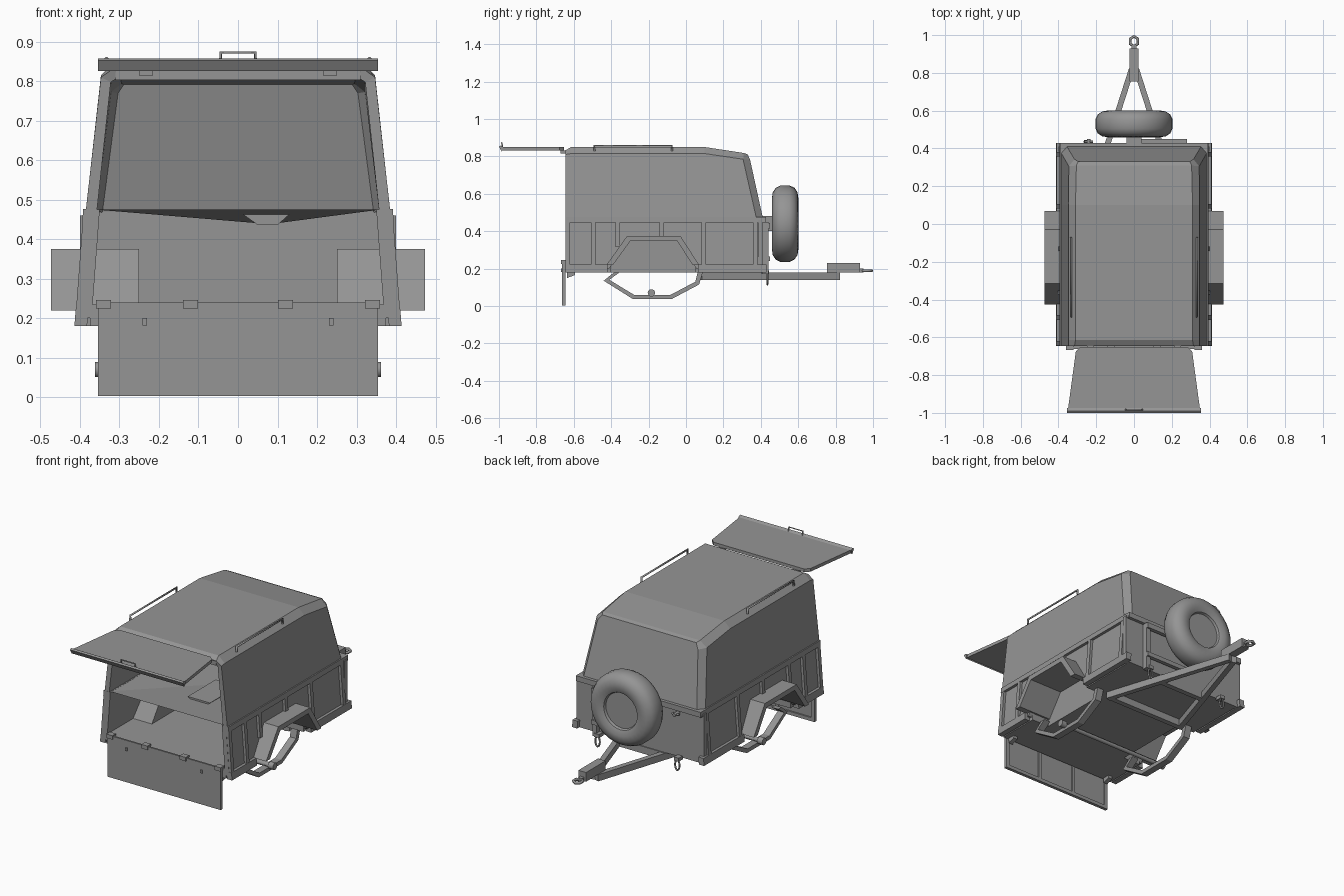
import bpy, bmesh, math
from mathutils import Vector

if "Cube" in bpy.data.objects:
    bpy.data.objects.remove(bpy.data.objects["Cube"], do_unlink=True)

GREY = (0.3, 0.3, 0.3, 1)
paint = bpy.data.materials.new("plain grey")
paint.use_nodes = True
paint.diffuse_color = GREY
paint.node_tree.nodes["Principled BSDF"].inputs["Base Color"].default_value = GREY


def build(name, verts, faces):
    me = bpy.data.meshes.new(name)
    bm = bmesh.new()
    vs = [bm.verts.new(v) for v in verts]
    for f in faces:
        bm.faces.new([vs[i] for i in f])
    bmesh.ops.recalc_face_normals(bm, faces=bm.faces)
    bm.to_mesh(me)
    bm.free()
    me.materials.append(paint)
    ob = bpy.data.objects.new(name, me)
    bpy.context.scene.collection.objects.link(ob)
    return ob


def extrude(name, poly, a, b, place):
    """Extrude a 2D outline from a to b; place maps (u, v, depth) to xyz."""
    n = len(poly)
    verts = [place(u, v, d) for d in (a, b) for u, v in poly]
    faces = [range(n), range(n, 2 * n)]
    faces += [(i, (i + 1) % n, (i + 1) % n + n, i + n) for i in range(n)]
    return build(name, verts, faces)


def box(name, x, y, z):
    rect = [(x[0], y[0]), (x[1], y[0]), (x[1], y[1]), (x[0], y[1])]
    return extrude(name, rect, *z, lambda u, v, d: (u, v, d))


def side_plate(name, poly, a, b, s, tilt=0.0):
    """Outline in y, z extruded along x on one side; tilt widens it downward."""
    return extrude(name, poly, a, b,
                   lambda y, z, d: (s * (d + tilt * (0.475 - z)), y, z))


def rect(y0, y1, z0, z1):
    return [(y0, z0), (y1, z0), (y1, z1), (y0, z1)]


def pipe(name, points, r, closed=False, sides=1):
    cu = bpy.data.curves.new(name, "CURVE")
    cu.dimensions = "3D"
    cu.bevel_depth, cu.bevel_resolution, cu.use_fill_caps = r, sides, True
    sp = cu.splines.new("POLY")
    sp.points.add(len(points) - 1)
    for p, co in zip(sp.points, points):
        p.co = (*co, 1)
    sp.use_cyclic_u = closed
    cu.materials.append(paint)
    ob = bpy.data.objects.new(name, cu)
    bpy.context.scene.collection.objects.link(ob)
    return ob


def beam(name, p, q, w, z):
    """Horizontal box beam between two plan points."""
    p, q = Vector(p), Vector(q)
    d = (q - p).normalized()
    n = Vector((-d.y, d.x)) * w / 2
    return extrude(name, [p + n, q + n, q - n, p - n], *z, lambda u, v, e: (u, v, e))


def loop(name, x, y, z, rx, rz, r):
    turn = [i * math.tau / 12 for i in range(12)]
    return pipe(name, [(x + rx * math.cos(t), y, z + rz * math.sin(t)) for t in turn], r, True)


REAR, FRONT = -0.645, 0.41

# Canopy: half sections from sill to roof, lofted rear to front
halves = [
    [(.385, REAR, .475), (.347, REAR, .81), (.315, REAR, .832)],
    [(.385, -.615, .475), (.347, -.615, .815), (.31, -.615, .85)],
    [(.385, .1, .475), (.347, .1, .815), (.31, .1, .85)],
    [(.385, .375, .475), (.345, .305, .785), (.305, .31, .818)],
    [(.355, FRONT, .475), (.315, .343, .78), (.295, .33, .81)],
]
verts, faces = [], []
for h in halves:
    verts += h + [(-x, y, z) for x, y, z in reversed(h)]
for k in range(len(halves) - 1):
    faces += [(6 * k + i, 6 * k + i + 1, 6 * k + i + 7, 6 * k + i + 6) for i in range(5)]
faces.append(range(24, 30))
canopy = build("canopy", verts, faces)
# Outward normals come from the roof pointing up
if canopy.data.polygons[2].normal.z < 0:
    canopy.data.flip_normals()
wall = canopy.modifiers.new("wall", "SOLIDIFY")
wall.thickness, wall.offset = 0.028, -1
box("hatch_header", (-.31, .31), (REAR + .003, -.615), (.803, .83))

# Cargo tub: floor, walls and inner sheet
box("floor_centre", (-.25, .25), (REAR, FRONT), (.18, .235))
box("front_wall", (-.40, .40), (.385, FRONT), (.18, .46))
box("front_belt", (-.392, .392), (.385, .428), (.447, .477))
build("inner_sheet",
      [(-.36, REAR + .01, .475), (.36, REAR + .01, .475), (.36, .385, .475),
       (-.36, .385, .475), (.08, -.1, .438)],
      [(0, 1, 4), (1, 2, 4), (2, 3, 4), (3, 0, 4)])
extrude("sheet_prop", [(.0, .472), (.14, .472), (.10, .436), (.05, .436)],
        -.45, -.2, lambda x, z, y: (x, y, z))

arch_out = [(-.425, .22), (-.315, .375), (-.03, .375), (.07, .22)]
arch_in = [(-.39, .22), (-.298, .347), (-.047, .347), (.035, .22)]
wall_outline = [(REAR, .2), (-.41, .2), (-.31, .36), (-.035, .36), (.055, .2),
                (FRONT, .2), (FRONT, .475), (REAR, .475)]
# Upright positions with their lower ends
uprights = [(-.632, .2), (-.495, .2), (-.365, .315), (-.13, .37), (.095, .2), (.37, .2)]
TILT = 0.075

for s, side in ((1, "left"), (-1, "right")):
    # Tub side with raised framing
    side_plate(f"{side}_side_wall", wall_outline, .35, .376, s, TILT)
    side_plate(f"{side}_top_rail", rect(REAR, .425, .447, .477), .36, .392, s, TILT)
    side_plate(f"{side}_rear_sill", rect(REAR, -.42, .18, .222), .36, .392, s, TILT)
    side_plate(f"{side}_front_sill", rect(.065, .43, .18, .222), .36, .392, s, TILT)
    for y, low in uprights:
        side_plate(f"{side}_upright", rect(y - .012, y + .012, low, .45), .37, .391, s, TILT)
    side_plate(f"{side}_rear_floor", rect(REAR, -.40, .18, .235), .24, .375, s)
    side_plate(f"{side}_front_floor", rect(.05, FRONT, .18, .235), .24, .375, s)

    # Wheel arch flare and inner well wall
    side_plate(f"{side}_wheel_arch", arch_out + arch_in[::-1], .25, .474, s)
    side_plate(f"{side}_well_wall", [(-.425, .18)] + arch_out + [(.07, .18)], .25, .265, s)

    # Leaf spring with hangers
    outer = [(-.385, .18), (-.44, .135), (-.285, .038), (-.075, .038), (.07, .115), (.09, .18)]
    inner = [(-.355, .18), (-.41, .14), (-.278, .06), (-.082, .06), (.05, .13), (.062, .18)]
    side_plate(f"{side}_leaf_spring", outer + inner[::-1], .29, .33, s)
    pipe(f"{side}_hub", [(s * .33, -.185, .07), (s * .362, -.185, .07)], .02, sides=3)

    # Drawbar leg, towing loop and rear bracket
    beam(f"{side}_drawbar", (s * .25, .08), (s * .012, .82), .03, (.14, .178))
    loop(f"{side}_safety_loop", s * .25, .435, .145, .014, .03, .005)
    box(f"{side}_loop_tab", sorted((s * .235, s * .265)), (.405, .445), (.17, .19))
    side_plate(f"{side}_tail_bracket", [(-.64, .215), (-.59, .215), (-.595, .165), (-.635, .15)],
               .32, .345, s)

    # Roof rail with short feet
    x = s * .333
    pipe(f"{side}_roof_rail", [(x, -.49, .83), (x, -.49, .857), (x, -.075, .857),
                               (x, -.075, .83)], .006)

    # Hatch hinges and tailgate latches
    box(f"{side}_hatch_hinge", sorted((s * .215, s * .25)), (-.672, -.63), (.815, .832))
    box(f"{side}_latch", sorted((s * .23, s * .242)), (-.668, -.655), (.182, .2))
    for hx in (.12, .34):
        box(f"{side}_tailgate_hinge", sorted((s * (hx - .019), s * (hx + .019))),
            (-.668, -.635), (.224, .246))

# Axle and chassis cross members
pipe("axle", [(-.35, -.185, .07), (.35, -.185, .07)], .015, sides=0)
box("rear_cross_member", (-.25, .25), (.08, .11), (.14, .18))
box("front_cross_member", (-.15, .15), (.385, .415), (.14, .18))

# Lowered tailgate with framed outer face
box("tailgate", (-.355, .355), (-.662, -.652), (.003, .24))
for z in (.003, .215):
    box("tailgate_rail", (-.355, .355), (-.653, -.644), (z, z + .02))
for x in (-.345, -.118, .118, .345):
    box("tailgate_rib", (x - .01, x + .01), (-.653, -.644), (.003, .235))

# Raised hatch with lip and handle
hatch = [(-.285, -.652), (.285, -.652), (.308, -.675), (.35, -.985), (-.35, -.985), (-.308, -.675)]
extrude("hatch", hatch, .832, .85, lambda x, y, z: (x, y, z))
extrude("hatch_lip", [(-.985, .826), (-1.0, .852), (-.99, .858), (-.975, .85)],
        -.354, .354, lambda y, z, x: (x, y, z))
pipe("hatch_handle", [(-.044, -.98, .845), (-.044, -.985, .873), (.044, -.985, .873),
                      (.044, -.98, .845)], .004)

# Coupler and towing eye
box("coupler", (-.024, .024), (.755, .93), (.178, .23))
box("coupler_tongue", (-.012, .012), (.90, .95), (.178, .2))
ring = [(.024 * math.sin(i * math.tau / 6), .967 + .026 * math.cos(i * math.tau / 6), .189)
        for i in range(6)]
pipe("towing_eye", ring, .008, True)

# Spare wheel, turned about the y axis
profile = [(.1, .575), (.105, .588), (.135, .601), (.168, .596), (.192, .58), (.204, .555)]
profile += [(r, 1.06 - y) for r, y in reversed(profile)]
SEG, n = 32, len(profile)
verts = [(r * math.cos(k * math.tau / SEG), y, .44 + r * math.sin(k * math.tau / SEG))
         for k in range(SEG) for r, y in profile]
faces = [(k * n + i, k * n + i + 1, (k + 1) % SEG * n + i + 1, (k + 1) % SEG * n + i)
         for k in range(SEG) for i in range(n - 1)]
faces += [[k * n + i for k in range(SEG)] for i in (0, n - 1)]
spare = build("spare_wheel", verts, faces)
bpy.ops.object.select_all(action="DESELECT")
spare.select_set(True)
bpy.context.view_layer.objects.active = spare
bpy.ops.object.shade_smooth_by_angle(angle=math.radians(40))

# Spare wheel carrier
box("carrier_mount", (-.04, .04), (.41, .47), (.40, .48))
box("carrier_arm", (-.03, .28), (.428, .45), (.415, .445))
box("carrier_lower_arm", (-.03, .28), (.428, .45), (.24, .265))
box("carrier_post", (.255, .28), (.41, .44), (.17, .45))
pipe("carrier_latch", [(-.24, .41, .43), (-.24, .45, .43)], .01)
pipe("carrier_latch_bar", [(-.262, .435, .43), (-.218, .435, .43)], .006)
